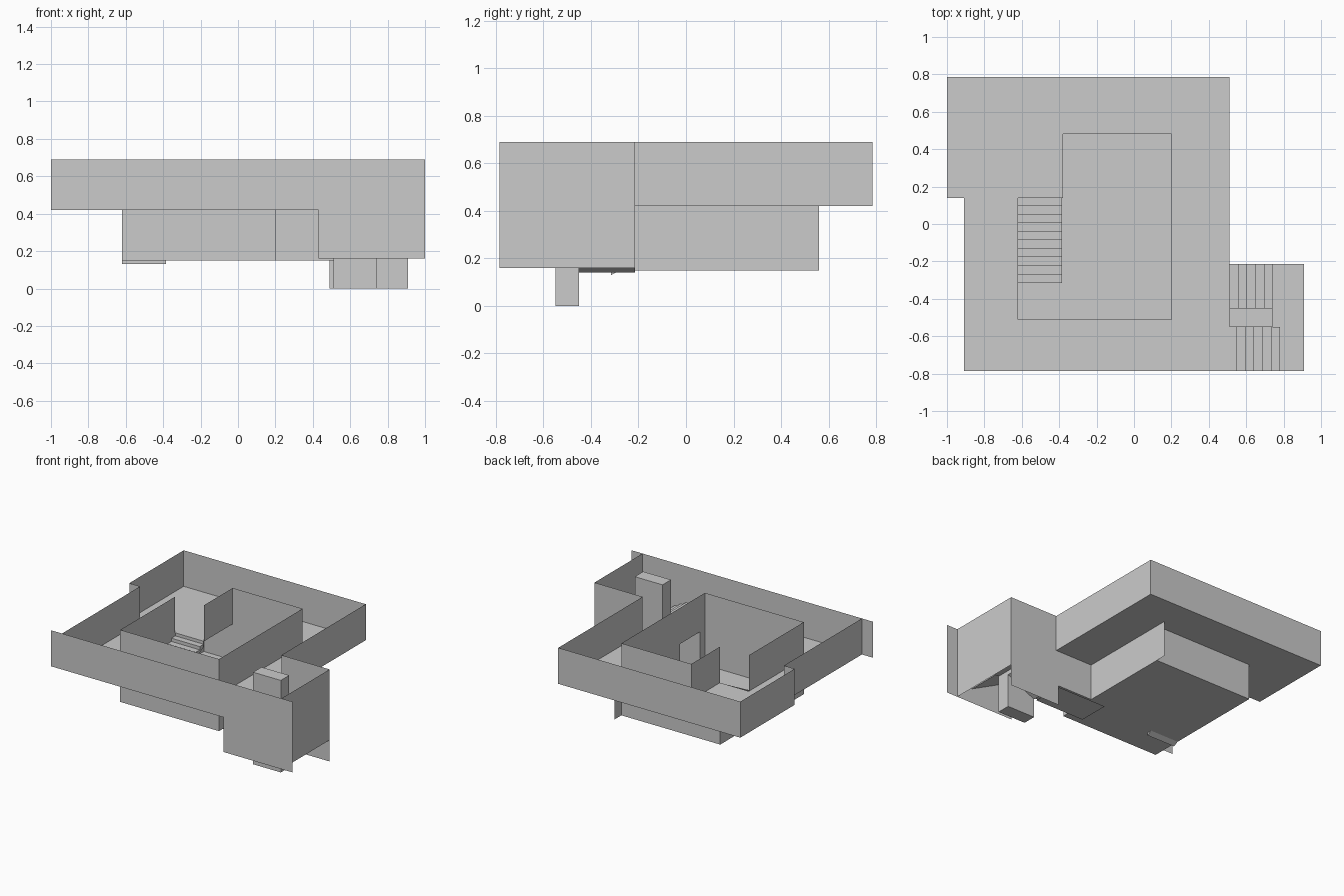
import bpy

if "Cube" in bpy.data.objects:
    bpy.data.objects.remove(bpy.data.objects["Cube"])


def mesh(name, verts, faces):
    me = bpy.data.meshes.new(name)
    me.from_pydata(verts, [], faces)
    me.update()
    ob = bpy.data.objects.new(name, me)
    bpy.context.collection.objects.link(ob)
    return ob


def wall(name, path, z0, z1):
    """Zero-thickness wall following a plan path."""
    n = len(path)
    verts = [(x, y, z0) for x, y in path] + [(x, y, z1) for x, y in path]
    mesh(name, verts, [(i, i + 1, n + i + 1, n + i) for i in range(n - 1)])


def slab(name, rects, z):
    """Flat floor made of rectangles (x0, x1, y0, y1)."""
    verts, faces = [], []
    for x0, x1, y0, y1 in rects:
        k = len(verts)
        verts += [(x0, y0, z), (x1, y0, z), (x1, y1, z), (x0, y1, z)]
        faces.append((k, k + 1, k + 2, k + 3))
    mesh(name, verts, faces)


def stairs(name, axis, start, end, z0, z1, side0, side1, steps, drop):
    """Stepped profile with a sloping soffit, extruded between two sides."""
    run, rise = (end - start) / steps, (z1 - z0) / (steps + 1)
    prof = [(start, z0)]
    for i in range(steps):
        prof += [(start + i * run, z0 + (i + 1) * rise),
                 (start + (i + 1) * run, z0 + (i + 1) * rise)]
    prof += [(end, z1), (end, z1 - rise - drop), (start, z0 - drop)]
    n = len(prof)
    verts = [(a, s, z) if axis == 'x' else (s, a, z)
             for s in (side0, side1) for a, z in prof]
    faces = [(i, (i + 1) % n, n + (i + 1) % n, n + i) for i in range(n)]
    faces += [tuple(range(n)), tuple(range(n, 2 * n))]
    mesh(name, verts, faces)


LOW, MID, TOP = 0.15, 0.42, 0.69
F, B = -0.785, 0.785          # front and back planes
XI0, XI1 = -0.62, 0.20        # inner room sides
YI0, YI1 = -0.51, 0.48        # inner room front and back

# Upper storey outer walls
wall("upper_outer_wall", [(-0.91, F), (-0.91, 0.14), (-1, 0.14), (-1, B),
                          (0.51, B), (0.51, -0.215)], MID, TOP)
front = [(-1, MID), (0.43, MID), (0.43, 0.16), (1, 0.16), (1, TOP), (-1, TOP)]
mesh("front_wall", [(x, F, z) for x, z in front], [range(6)])

# Upper floor around the open well
slab("upper_floor", [(-1, 0.51, YI1, B),
                     (-1, -0.38, 0.14, YI1),
                     (-0.91, XI0, YI0, 0.14),
                     (XI1, 0.51, YI0, YI1),
                     (-0.91, 0.51, F, YI0),
                     (0.51, 0.55, F, -0.55)], MID)

# Inner walls of the upper storey, open at the stair head
wall("inner_upper_wall", [(XI0, 0.14), (XI0, YI0), (XI1, YI0), (XI1, YI1),
                          (-0.38, YI1), (-0.38, 0.14)], MID, TOP)

# Lower room with passage to the stair tower
wall("lower_room_wall", [(XI1, -0.45), (XI1, YI0), (XI0, YI0), (XI0, YI1),
                         (XI1, YI1)], LOW, MID)
wall("lower_right_wall", [(XI1, -0.215), (XI1, 0.56)], LOW, MID)
wall("passage_back_wall", [(XI1, -0.215), (0.51, -0.215)], LOW, MID)
wall("passage_front_wall", [(XI1, -0.45), (0.51, -0.45)], LOW, MID)
slab("lower_floor", [(XI0, XI1, YI0, YI1), (XI1, 0.51, -0.45, -0.215)], LOW)
slab("passage_underside", [(0.08, 0.49, -0.45, -0.215)], 0.14)

# Stair tower walls
wall("tower_side_wall", [(0.91, F), (0.91, -0.215)], 0.16, TOP)
wall("tower_back_wall", [(0.51, -0.215), (0.91, -0.215)], 0.16, TOP)
wall("tower_back_base", [(0.49, -0.215), (0.91, -0.215)], 0, 0.16)

# Central pier between the two flights
bpy.ops.mesh.primitive_cube_add(size=1, location=(0.625, -0.5, TOP / 2))
pier = bpy.context.object
pier.name = "stair_pier"
pier.scale = (0.23, 0.10, TOP)

# Flights and half landing
stairs("room_stairs", 'y', -0.315, 0.143, LOW, MID, XI0, -0.385, 10, 0.02)
stairs("tower_lower_flight", 'x', 0.51, 0.74, LOW, 0.28, -0.45, -0.215, 5, 0.01)
stairs("tower_upper_flight", 'x', 0.78, 0.55, 0.28, MID, F, -0.55, 5, 0.01)
slab("half_landing", [(0.74, 0.91, -0.55, -0.215), (0.78, 0.91, F, -0.55)], 0.28)
